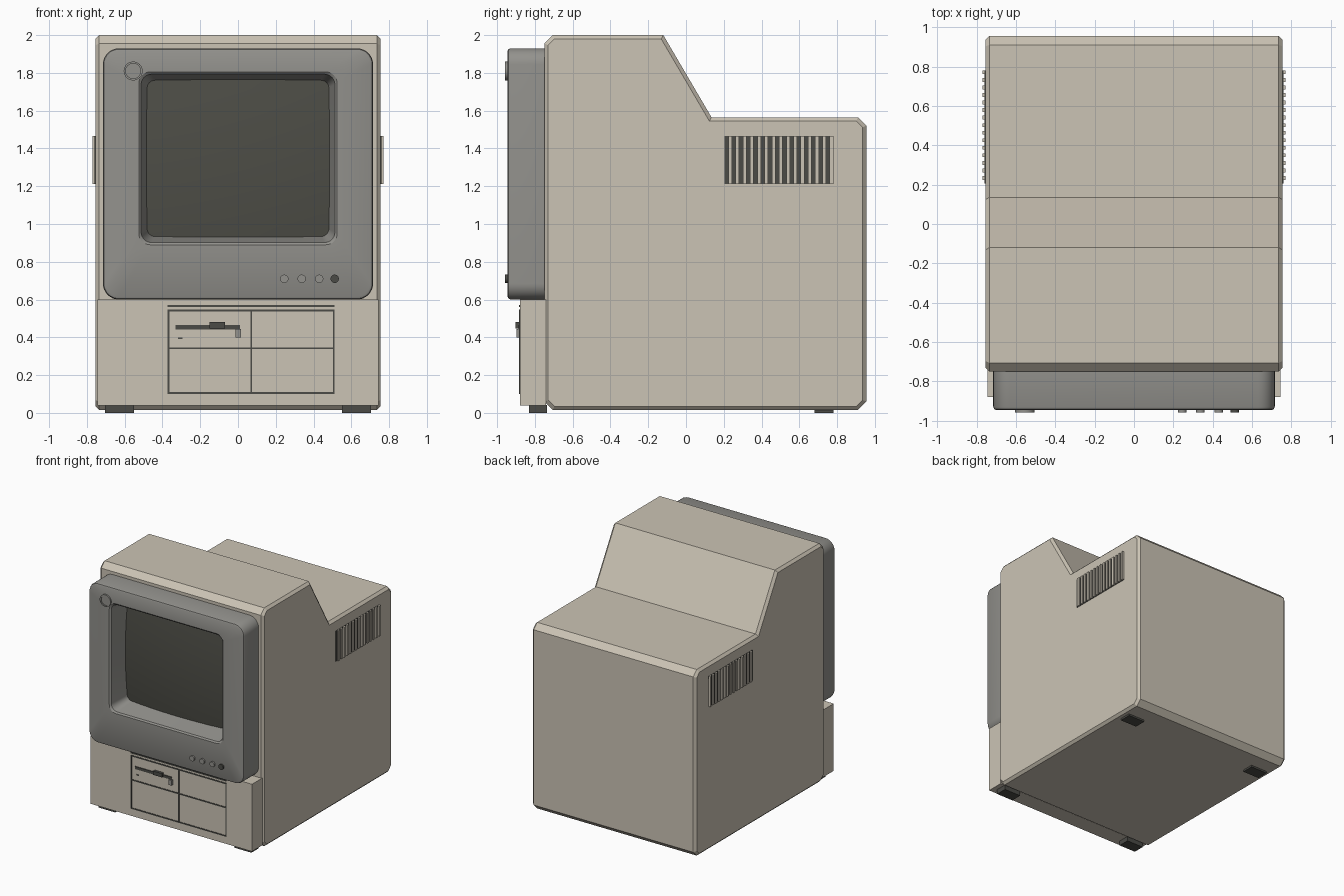
import bpy, bmesh, math
from mathutils import Matrix

if "Cube" in bpy.data.objects:
    bpy.data.objects.remove(bpy.data.objects["Cube"], do_unlink=True)


def material(name, rgb):
    m = bpy.data.materials.new(name)
    m.use_nodes = True
    m.diffuse_color = (*rgb, 1)
    m.node_tree.nodes["Principled BSDF"].inputs["Base Color"].default_value = (*rgb, 1)
    return m


BEIGE = material("beige plastic", (0.60, 0.55, 0.46))
GREY = material("grey plastic", (0.29, 0.285, 0.265))
GLASS = material("screen glass", (0.075, 0.075, 0.062))
DARK = material("dark plastic", (0.07, 0.07, 0.062))


def finish(name, bm, mat, smooth=False):
    bmesh.ops.recalc_face_normals(bm, faces=bm.faces[:])
    me = bpy.data.meshes.new(name)
    bm.to_mesh(me)
    bm.free()
    me.materials.append(mat)
    ob = bpy.data.objects.new(name, me)
    bpy.context.collection.objects.link(ob)
    if smooth:
        bpy.ops.object.select_all(action='DESELECT')
        ob.select_set(True)
        bpy.context.view_layer.objects.active = ob
        bpy.ops.object.shade_smooth_by_angle(angle=math.radians(30))
    return ob


def box(name, x, y, z, mat, bevel=0):
    bm = bmesh.new()
    size = [b - a for a, b in (x, y, z)]
    mid = [(a + b) / 2 for a, b in (x, y, z)]
    bmesh.ops.create_cube(bm, size=1, matrix=Matrix.Translation(mid) @ Matrix.Diagonal((*size, 1)))
    if bevel:
        bmesh.ops.bevel(bm, geom=bm.edges[:], offset=bevel, segments=1, affect='EDGES')
    return finish(name, bm, mat)


def rounded_ring(bm, half_x, z0, z1, radius, y, steps=8):
    """One rounded rectangle of vertices facing the front."""
    ring = []
    corners = ((1, z1, -1), (-1, z1, -1), (-1, z0, 1), (1, z0, 1))
    for i, (sx, z, inward) in enumerate(corners):
        for k in range(steps + 1):
            a = math.pi / 2 * (i + k / steps)
            ring.append(bm.verts.new((sx * (half_x - radius) + radius * math.cos(a), y,
                                      z + inward * radius + radius * math.sin(a))))
    return ring


def bridge(bm, a, b):
    for i in range(len(a)):
        j = (i + 1) % len(a)
        bm.faces.new((a[i], a[j], b[j], b[i]))


def disc(name, x, z, r, y0, y1, mat):
    bm = bmesh.new()
    place = Matrix.Translation((x, (y0 + y1) / 2, z)) @ Matrix.Rotation(math.pi / 2, 4, 'X')
    bmesh.ops.create_cone(bm, cap_ends=True, segments=24, radius1=r, radius2=r,
                          depth=abs(y1 - y0), matrix=place)
    return finish(name, bm, mat, True)


# Main case: chamfered side profile extruded across, with bevelled side rims
c = 0.045
profile = [(-0.75, 0.015 + c), (-0.75 + c, 0.015), (0.955 - c, 0.015), (0.955, 0.015 + c),
           (0.955, 1.565 - c), (0.955 - c, 1.565), (0.135, 1.565), (-0.12, 2.0),
           (-0.75 + c, 2.0), (-0.75, 2.0 - c)]
bm = bmesh.new()
cap = bm.faces.new([bm.verts.new((-0.755, y, z)) for y, z in profile])
ext = bmesh.ops.extrude_face_region(bm, geom=[cap], use_keep_orig=True)
bmesh.ops.translate(bm, verts=[g for g in ext["geom"] if isinstance(g, bmesh.types.BMVert)],
                    vec=(1.51, 0, 0))
bmesh.ops.recalc_face_normals(bm, faces=bm.faces[:])
rims = [e for e in bm.edges if abs(e.verts[0].co.x - e.verts[1].co.x) < 0.01]
bmesh.ops.bevel(bm, geom=rims, offset=0.02, segments=1, affect='EDGES')
finish("case", bm, BEIGE)

# Lower front panel
box("lower_front_panel", (-0.745, 0.745), (-0.88, -0.74), (0.04, 0.6), BEIGE)

# Monitor bezel: rounded rings from the back rim, over the front, into the funnel
bm = bmesh.new()
rings = [rounded_ring(bm, *r) for r in (
    (0.715, 0.60, 1.93, 0.085, -0.74), (0.715, 0.60, 1.93, 0.085, -0.928),
    (0.710, 0.605, 1.925, 0.08, -0.940), (0.700, 0.615, 1.915, 0.075, -0.945),
    (0.525, 0.890, 1.805, 0.06, -0.945), (0.513, 0.902, 1.793, 0.055, -0.935),
    (0.480, 0.935, 1.760, 0.04, -0.765))]
for a, b in zip(rings, rings[1:]):
    bridge(bm, a, b)
finish("monitor_bezel", bm, GREY, True)

# Slightly bulging screen
bm = bmesh.new()
bmesh.ops.create_grid(bm, x_segments=16, y_segments=16, size=1)
for v in bm.verts:
    u, w = v.co.x, v.co.y
    v.co = (u * 0.488, -0.815 + 0.025 * (u * u + w * w), 1.3475 + w * 0.42)
finish("screen", bm, GLASS, True)

# Round badge with a raised rim
disc("badge_plate", -0.555, 1.81, 0.042, -0.94, -0.949, GREY)
bm = bmesh.new()
loops = []
for r, y in ((0.05, -0.94), (0.05, -0.957), (0.04, -0.957), (0.04, -0.94)):
    loops.append([bm.verts.new((-0.555 + r * math.cos(k * math.tau / 32), y,
                                1.81 + r * math.sin(k * math.tau / 32))) for k in range(32)])
for a, b in zip(loops, loops[1:]):
    bridge(bm, a, b)
finish("badge_rim", bm, GREY, True)

# Control buttons
for i, x in enumerate((0.245, 0.337, 0.43, 0.512)):
    disc(f"button_{i + 1}", x, 0.71, 0.022, -0.94, -0.958, DARK if i == 3 else GREY)

# Drive bay seams
front = (-0.884, -0.878)
for i, z in enumerate((0.105, 0.342, 0.542, 0.566)):
    box(f"bay_seam_across_{i + 1}", (-0.372, 0.512), front, (z - 0.005, z + 0.005), DARK)
for i, x in enumerate((-0.367, 0.07, 0.507)):
    box(f"bay_seam_upright_{i + 1}", (x - 0.005, x + 0.005), front, (0.105, 0.542), DARK)

# Disk drive
box("disk_slot", (-0.33, 0.01), (-0.886, -0.878), (0.442, 0.464), DARK)
box("disk_slot_grip", (-0.15, -0.07), (-0.903, -0.878), (0.448, 0.48), DARK)
box("disk_latch", (-0.012, 0.015), (-0.897, -0.878), (0.4, 0.443), GREY)
box("drive_light", (-0.318, -0.294), front, (0.391, 0.4), DARK)

# Side vents and feet on both sides
for side, s in (("left", 1), ("right", -1)):
    def span(a, b):
        return tuple(sorted((s * a, s * b)))
    box(f"{side}_vent_backing", span(0.75, 0.759), (0.205, 0.78), (1.212, 1.465), DARK)
    pitch = 0.575 / 15
    for i in range(15):
        y = 0.205 + (i + 0.5) * pitch
        box(f"{side}_vent_rib_{i + 1}", span(0.75, 0.77), (y, y + pitch / 2),
            (1.212, 1.465), BEIGE)
    box(f"{side}_front_foot", span(0.55, 0.705), (-0.83, -0.735), (0, 0.041), DARK)
    box(f"{side}_back_foot", span(0.55, 0.705), (0.68, 0.78), (0, 0.03), DARK)
